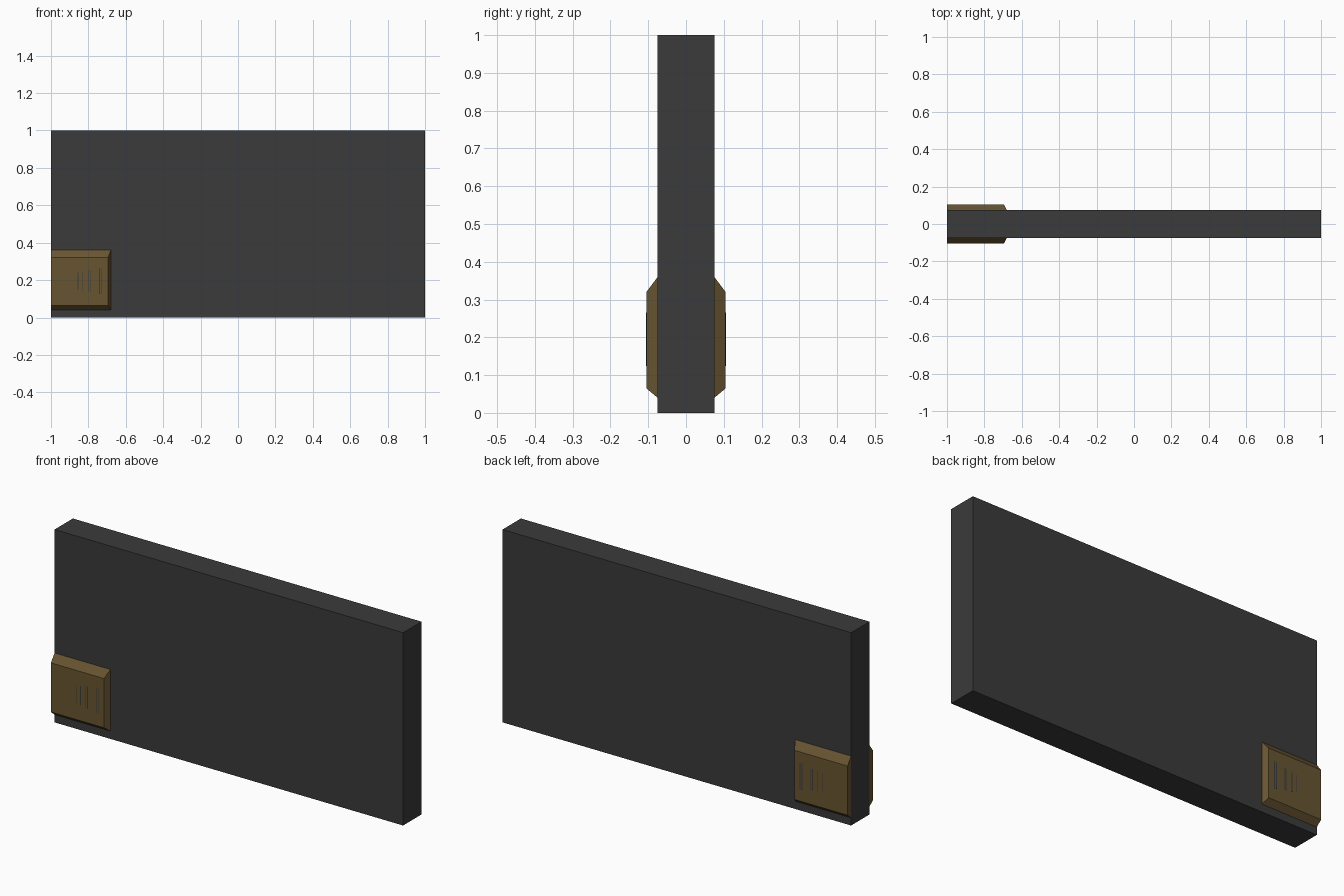
import bpy

if "Cube" in bpy.data.objects:
    bpy.data.objects.remove(bpy.data.objects["Cube"])


def material(name, rgb):
    m = bpy.data.materials.new(name)
    m.diffuse_color = (*rgb, 1.0)
    m.use_nodes = True
    m.node_tree.nodes["Principled BSDF"].inputs["Base Color"].default_value = m.diffuse_color
    return m


dark = material("charcoal", (0.043, 0.043, 0.044))
bronze = material("bronze", (0.138, 0.091, 0.031))


def frustum(name, near, far, y0, y1, mat):
    """Solid between two x-z rectangles (x0, x1, z0, z1) lying at y0 and y1."""
    verts = []
    for (x0, x1, z0, z1), y in ((near, y0), (far, y1)):
        verts += [(x0, y, z0), (x1, y, z0), (x1, y, z1), (x0, y, z1)]
    faces = [(0, 1, 2, 3), (7, 6, 5, 4)]
    faces += [(i, i + 4, (i + 1) % 4 + 4, (i + 1) % 4) for i in range(4)]
    if y1 < y0:
        faces = [f[::-1] for f in faces]
    mesh = bpy.data.meshes.new(name)
    mesh.from_pydata(verts, [], faces)
    mesh.materials.append(mat)
    obj = bpy.data.objects.new(name, mesh)
    bpy.context.collection.objects.link(obj)
    return obj


# Main door slab
slab = (-1.0, 1.0, 0.0, 1.0)
frustum("door_slab", slab, slab, -0.075, 0.075, dark)

for side, s in (("front", -1), ("back", 1)):
    # Bevelled lock plate, flush with the left end of the slab
    frustum(side + "_lock_plate", (-1.0, -0.68, 0.04, 0.36),
            (-1.0, -0.695, 0.065, 0.32), s * 0.075, s * 0.105, bronze)
    # Fine vertical score marks, growing taller toward the inner edge
    for i, x in enumerate((-0.855, -0.83, -0.80, -0.79, -0.74, -0.728)):
        h = 0.045 + 0.2 * (x + 0.855)
        mark = (x - 0.002, x + 0.002, 0.195 - h, 0.195 + h)
        frustum(f"{side}_score_mark_{i + 1}", mark, mark,
                s * 0.104, s * 0.1055, dark)
